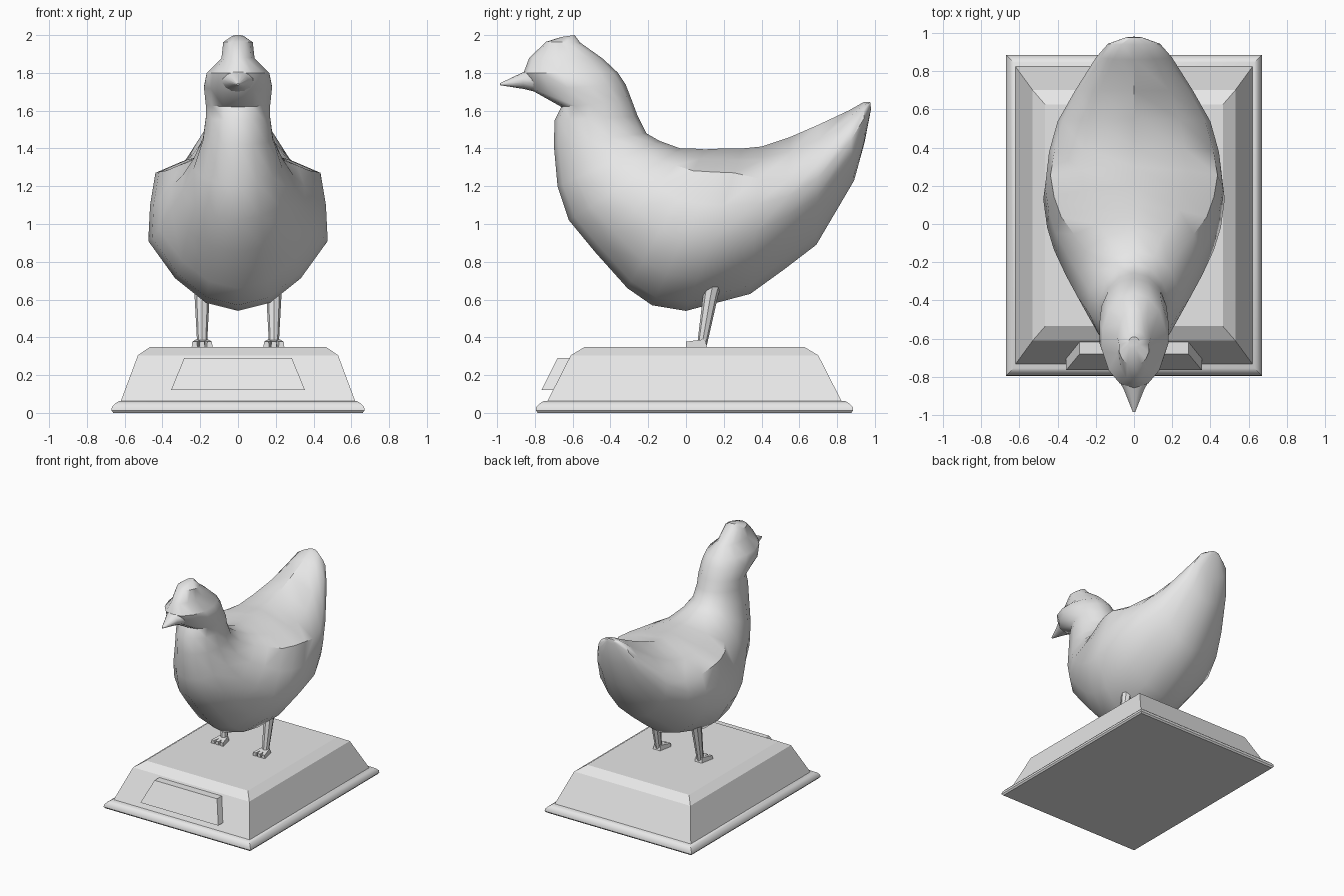
import bpy, bmesh, math
from mathutils import Vector

cube = bpy.data.objects.get("Cube")
if cube:
    bpy.data.objects.remove(cube, do_unlink=True)

grey = bpy.data.materials.new("plain grey")
grey.use_nodes = True
COLOUR = (0.8, 0.8, 0.8, 1)
grey.diffuse_color = COLOUR
grey.node_tree.nodes["Principled BSDF"].inputs["Base Color"].default_value = COLOUR


def finish(name, bm, angle=30):
    """Turn a bmesh into a shaded object."""
    bmesh.ops.recalc_face_normals(bm, faces=bm.faces)
    mesh = bpy.data.meshes.new(name)
    bm.to_mesh(mesh)
    bm.free()
    mesh.materials.append(grey)
    obj = bpy.data.objects.new(name, mesh)
    bpy.context.collection.objects.link(obj)
    bpy.ops.object.select_all(action='DESELECT')
    obj.select_set(True)
    bpy.context.view_layer.objects.active = obj
    bpy.ops.object.shade_smooth_by_angle(angle=math.radians(angle))
    return obj


def loft(name, rings, angle=30):
    """Skin a list of equal closed rings and cap both ends."""
    bm = bmesh.new()
    rows = [[bm.verts.new(p) for p in ring] for ring in rings]
    n = len(rows[0])
    for a, b in zip(rows, rows[1:]):
        for i in range(n):
            j = (i + 1) % n
            bm.faces.new((a[i], a[j], b[j], b[i]))
    bm.faces.new(rows[0])
    bm.faces.new(rows[-1])
    return finish(name, bm, angle)


def tube(name, path, sides=8, angle=40):
    """Round tube through (point, radius) pairs with horizontal rings."""
    turn = 2 * math.pi / sides
    return loft(name, [[Vector(p) + Vector((r * math.cos(k * turn), r * math.sin(k * turn), 0))
                        for k in range(sides)] for p, r in path], angle)


def rect(hx, hy, z, cy=0.045):
    return [(-hx, cy - hy, z), (hx, cy - hy, z), (hx, cy + hy, z), (-hx, cy + hy, z)]


# Half cross-sections: (fraction from belly to back, fraction of half width)
ROUND = [(0.5 - 0.5 * math.cos(math.pi * k / 7), math.sin(math.pi * k / 7)) for k in range(8)]
BODY = [(0, 0), (.05, .36), (.2, .70), (.43, 1), (.65, .98), (.85, .92), (.93, .58), (1, 0)]
TAIL = [(0, 0), (.08, .42), (.22, .72), (.4, .96), (.55, 1), (.68, .93), (.87, .6), (1, 0)]


def section(belly, back, half, a, b, mix):
    """Ring between a belly point and a back point, blending two shapes."""
    belly, back = Vector((0, *belly)), Vector((0, *back))
    side = []
    for (t0, w0), (t1, w1) in zip(a, b):
        p = belly.lerp(back, t0 + (t1 - t0) * mix)
        p.x = half * (w0 + (w1 - w0) * mix)
        side.append(p)
    return side + [Vector((-p.x, p.y, p.z)) for p in side[-2:0:-1]]


# Bird from crown to tail tip: belly (y, z), back (y, z), half width, shapes
STATIONS = [
    ((-.66, 1.99), (-.59, 2.0), .03, ROUND, BODY, 0),
    ((-.74, 1.965), (-.56, 1.96), .08, ROUND, BODY, 0),
    ((-.83, 1.88), (-.44, 1.875), .09, ROUND, BODY, 0),
    ((-.86, 1.80), (-.36, 1.80), .17, ROUND, BODY, 0),
    ((-.82, 1.71), (-.32, 1.74), .185, ROUND, BODY, 0),
    ((-.66, 1.62), (-.285, 1.65), .175, ROUND, BODY, 0),
    ((-.695, 1.55), (-.255, 1.57), .175, ROUND, BODY, 0),
    ((-.70, 1.42), (-.21, 1.48), .19, ROUND, BODY, 0),
    ((-.68, 1.2), (-.14, 1.44), .24, ROUND, BODY, .1),
    ((-.62, 1.02), (-.03, 1.4), .30, ROUND, BODY, .35),
    ((-.48, .85), (.03, 1.4), .36, ROUND, BODY, .65),
    ((-.31, .66), (.1, 1.395), .42, ROUND, BODY, .9),
    ((-.18, .57), (.2, 1.4), .455, BODY, TAIL, 0),
    ((0, .54), (.3, 1.4), .475, BODY, TAIL, 0),
    ((.34, .63), (.4, 1.41), .45, BODY, TAIL, .4),
    ((.52, .76), (.55, 1.46), .40, BODY, TAIL, 1),
    ((.69, .89), (.7, 1.525), .31, BODY, TAIL, 1),
    ((.89, 1.23), (.86, 1.6), .20, TAIL, ROUND, .4),
    ((.945, 1.43), (.94, 1.645), .14, TAIL, ROUND, .8),
    ((.98, 1.61), (.975, 1.645), .04, ROUND, BODY, 0),
]
loft("bird_body", [section(*s) for s in STATIONS], 40)

# Beak
loft("beak", [section((-.76, 1.69), (-.80, 1.83), .10, ROUND, BODY, 0),
              section((-.86, 1.715), (-.87, 1.80), .055, ROUND, BODY, 0),
              section((-.985, 1.735), (-.985, 1.745), .006, ROUND, BODY, 0)], 40)

# Legs and feet
for name, s in (("left", 1), ("right", -1)):
    tube(name + "_leg", [((s * .19, .145, .69), .045), ((s * .19, .13, .62), .04),
                         ((s * .19, .085, .36), .026)])
    for toe, dx in (("inner", -.04), ("middle", 0), ("outer", .04)):
        x0, x1 = s * .19 + dx * .3, s * .19 + dx
        loft(f"{name}_{toe}_toe", [
            [(x0 - .02, .112, .35), (x0 + .02, .112, .35), (x0 + .018, .10, .39), (x0 - .018, .10, .39)],
            [(x1 - .015, 0, .35), (x1 + .015, 0, .35), (x1 + .012, 0, .377), (x1 - .012, 0, .377)]])

# Pedestal with a rounded lip
loft("pedestal_lip", [rect(.66, .83, 0), rect(.67, .84, .012), rect(.668, .838, .03),
                      rect(.65, .82, .05), rect(.63, .80, .062)], 40)
loft("pedestal", [rect(.625, .785, .05), rect(.53, .655, .305), rect(.465, .58, .35)], 10)

# Plaque on the front slope
loft("plaque", [[(-.355, y0, .12), (.355, y0, .12), (.285, y1, .29), (-.285, y1, .29)]
                for y0, y1 in ((-.765, -.68), (-.69, -.605))], 10)
